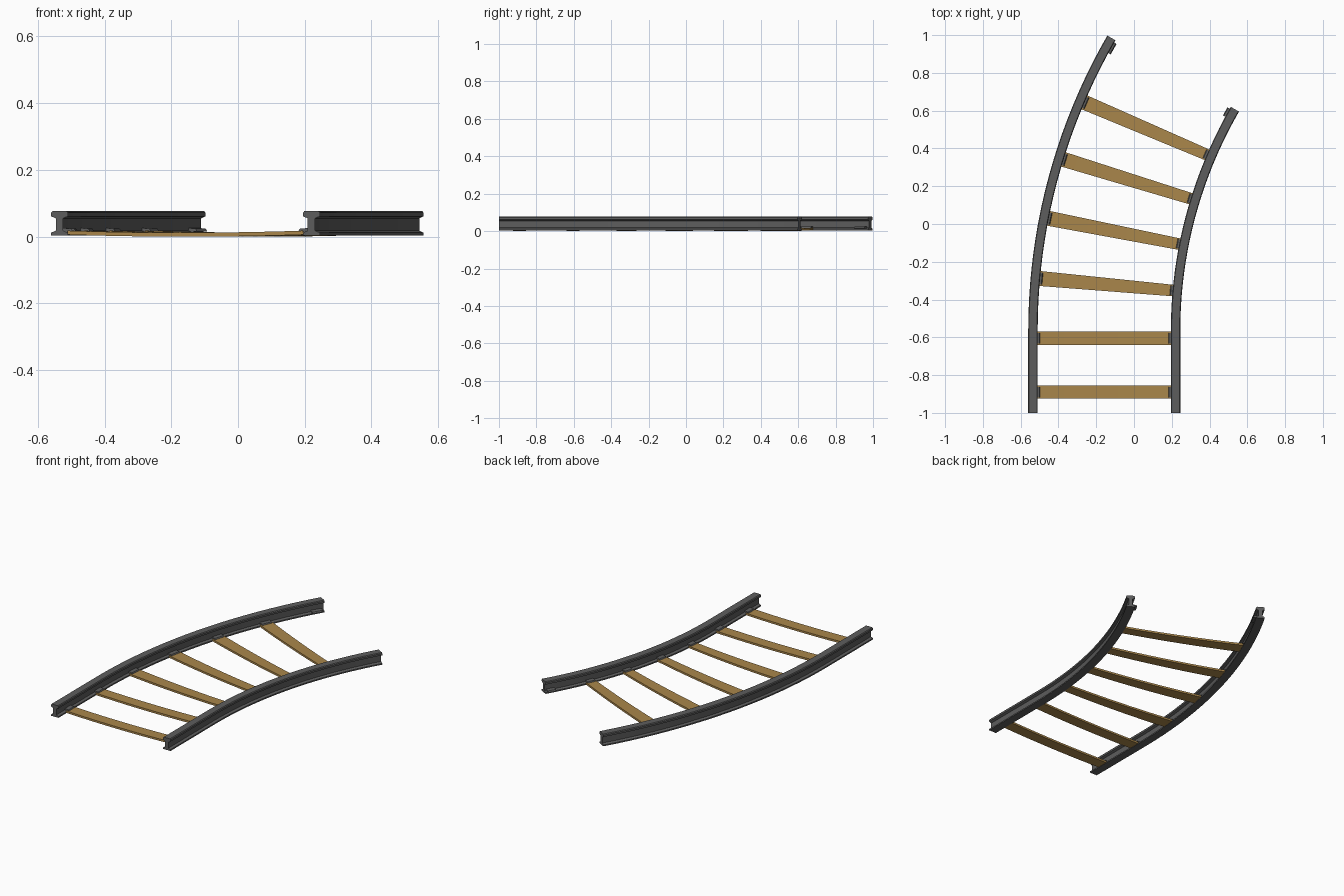
import bpy, bmesh
from math import sin, cos, radians

if "Cube" in bpy.data.objects:
    bpy.data.objects.remove(bpy.data.objects["Cube"])

R, Y0, CX = 2.7225, -0.565, -0.1575    # centreline radius, bend start, centreline x
G = 0.3775                             # half gauge
S_END = Y0 + R * radians(30)


def bend(u, s, z):
    """Track space (sideways, along, up) to world: straight, then a 30 degree arc."""
    if s <= Y0:
        return (CX + u, s, z)
    a = (s - Y0) / R
    r = R - u
    return (CX + R - r * cos(a), Y0 + r * sin(a), z)


def material(name, color):
    m = bpy.data.materials.new(name)
    m.diffuse_color = color
    m.use_nodes = True
    m.node_tree.nodes["Principled BSDF"].inputs["Base Color"].default_value = m.diffuse_color
    return m


def loft(name, rings, mat, smooth=False):
    """Join equal closed rings into a capped solid."""
    bm = bmesh.new()
    loops = [[bm.verts.new(bend(*p)) for p in ring] for ring in rings]
    n = len(loops[0])
    for a, b in zip(loops, loops[1:]):
        for i in range(n):
            j = (i + 1) % n
            bm.faces.new((a[i], a[j], b[j], b[i]))
    bm.faces.new(loops[0])
    bm.faces.new(loops[-1])
    bmesh.ops.recalc_face_normals(bm, faces=bm.faces)
    me = bpy.data.meshes.new(name)
    bm.to_mesh(me)
    bm.free()
    me.materials.append(mat)
    ob = bpy.data.objects.new(name, me)
    bpy.context.collection.objects.link(ob)
    if smooth:
        bpy.ops.object.select_all(action='DESELECT')
        ob.select_set(True)
        bpy.context.view_layer.objects.active = ob
        bpy.ops.object.shade_smooth_by_angle(angle=radians(20))
    return ob


steel = material("steel", (0.11, 0.11, 0.11, 1))
wood = material("wood", (0.40, 0.24, 0.07, 1))

# I-shaped rails
half = [(.025, .004), (.025, .012), (.011, .018), (.011, .055),
        (.025, .061), (.025, .072), (.021, .077)]
profile = half + [(-x, z) for x, z in reversed(half)]
stations = [-1, Y0] + [Y0 + (S_END - Y0) * i / 20 for i in range(1, 21)]
for side, label in ((-1, "left"), (1, "right")):
    loft(label + "_rail",
         [[(side * G + x, s, z) for x, z in profile] for s in stations],
         steel, smooth=True)

for k in range(7):
    s = -0.89 + 0.285 * k
    # slightly sagging sleepers, none at the last station
    if k < 6:
        rings = []
        for i in range(11):
            t = i / 5 - 1
            z = 0.006 * t * t
            rings.append([(t * 0.353, s + d, z + h) for d, h in
                          ((-.035, 0), (.035, 0), (.035, .012), (-.035, .012))])
        loft(f"sleeper_{k + 1}", rings, wood)
    # fastening clips on the inner rail feet
    for side, label in ((-1, "left"), (1, "right")):
        section = ((.338, .016), (.367, .013), (.367, .026), (.343, .024))
        loft(f"{label}_clip_{k + 1}",
             [[(side * u, s + d, z) for u, z in section] for d in (-.028, .028)],
             steel)
